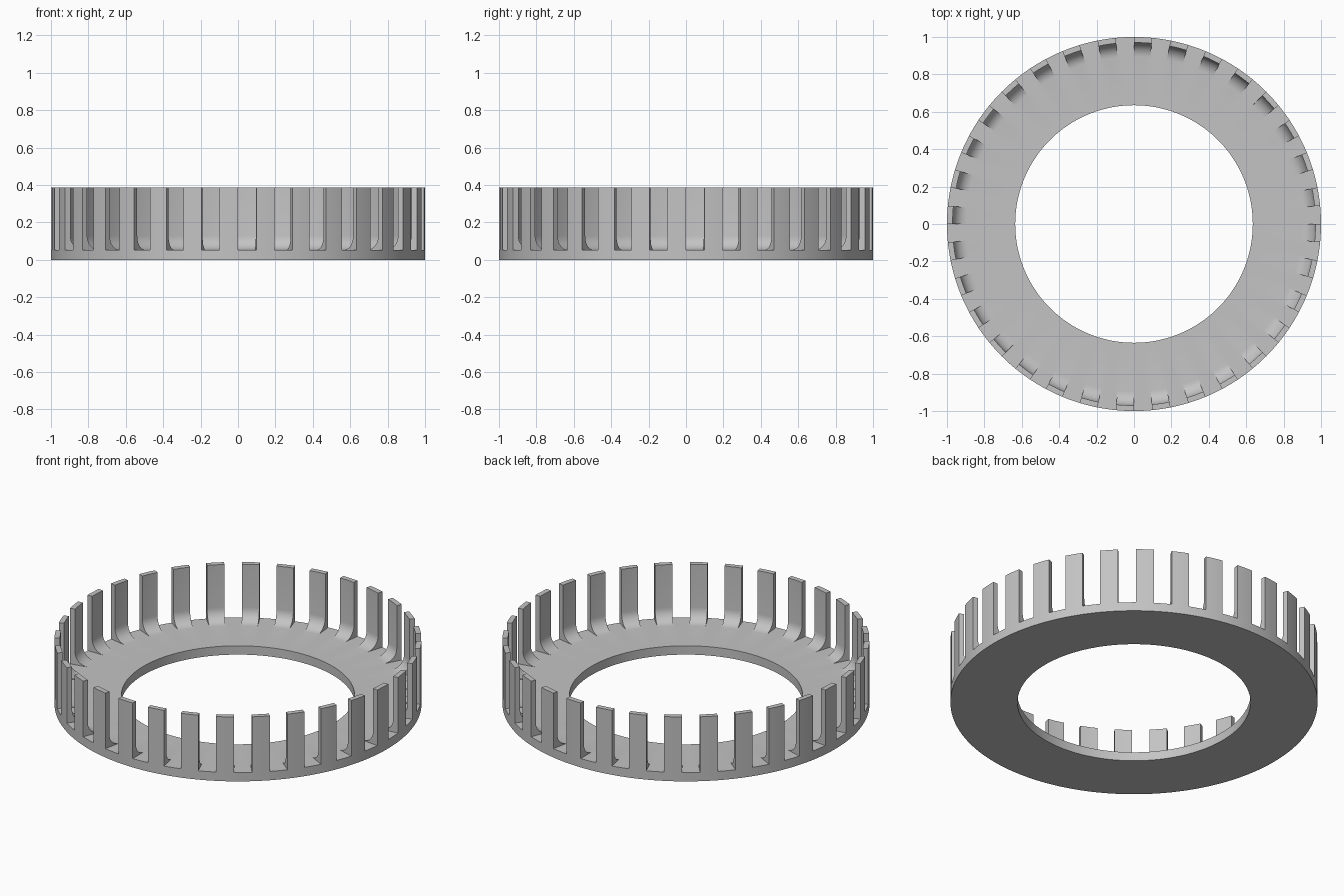
import bpy, bmesh
from math import sin, cos, pi, radians

cube = bpy.data.objects.get("Cube")
if cube:
    bpy.data.objects.remove(cube, do_unlink=True)

INNER, OUTER = 0.635, 1.0       # ring radii
FLOOR, TOP = 0.053, 0.387       # ring thickness, full height
WALL, FILLET = 0.97, 0.075      # inner radius of tines, root fillet
TINES, STEPS = 32, 4            # tine count, segments per tine and per gap
SEGS = TINES * STEPS * 2

grey = bpy.data.materials.new("light grey")
grey.use_nodes = True
grey.diffuse_color = (0.55, 0.55, 0.55, 1)
grey.node_tree.nodes["Principled BSDF"].inputs["Base Color"].default_value = (0.55, 0.55, 0.55, 1)

foot = WALL - FILLET
# Curved tine root, from the floor up to the inner wall
root = [(foot + FILLET * sin(a), FLOOR + FILLET * (1 - cos(a)))
        for a in (pi / 2 * i / 8 for i in range(9))]
base = [(foot, FLOOR), (INNER, FLOOR), (INNER, 0), (OUTER, 0), (OUTER, FLOOR)]
gap = [(OUTER, FLOOR), (foot, FLOOR)]
tine = [(OUTER, FLOOR), (OUTER, TOP), (WALL, TOP)] + root[::-1]

bm = bmesh.new()


def points(profile, k):
    a = pi / 2 - 2 * pi * k / SEGS
    return [bm.verts.new((r * cos(a), r * sin(a), z)) for r, z in profile]


def sweep(profile, k):
    p, q = points(profile, k), points(profile, k + 1)
    for i in range(len(p) - 1):
        bm.faces.new((p[i], p[i + 1], q[i + 1], q[i]))


# Flat ring all the way round, with tines and gaps alternating on its rim
for k in range(SEGS):
    sweep(base, k)
    is_tine = (k // STEPS) % 2 == 0
    sweep(tine if is_tine else gap, k)
    if k % STEPS == 0:
        bm.faces.new(points(tine, k))   # side of a tine

bmesh.ops.remove_doubles(bm, verts=bm.verts, dist=0.0001)
bmesh.ops.recalc_face_normals(bm, faces=bm.faces)
mesh = bpy.data.meshes.new("toothed_ring")
bm.to_mesh(mesh)
bm.free()
mesh.materials.append(grey)

ring = bpy.data.objects.new("toothed_ring", mesh)
bpy.context.collection.objects.link(ring)
bpy.ops.object.select_all(action='DESELECT')
ring.select_set(True)
bpy.context.view_layer.objects.active = ring
bpy.ops.object.shade_smooth_by_angle(angle=radians(30))
